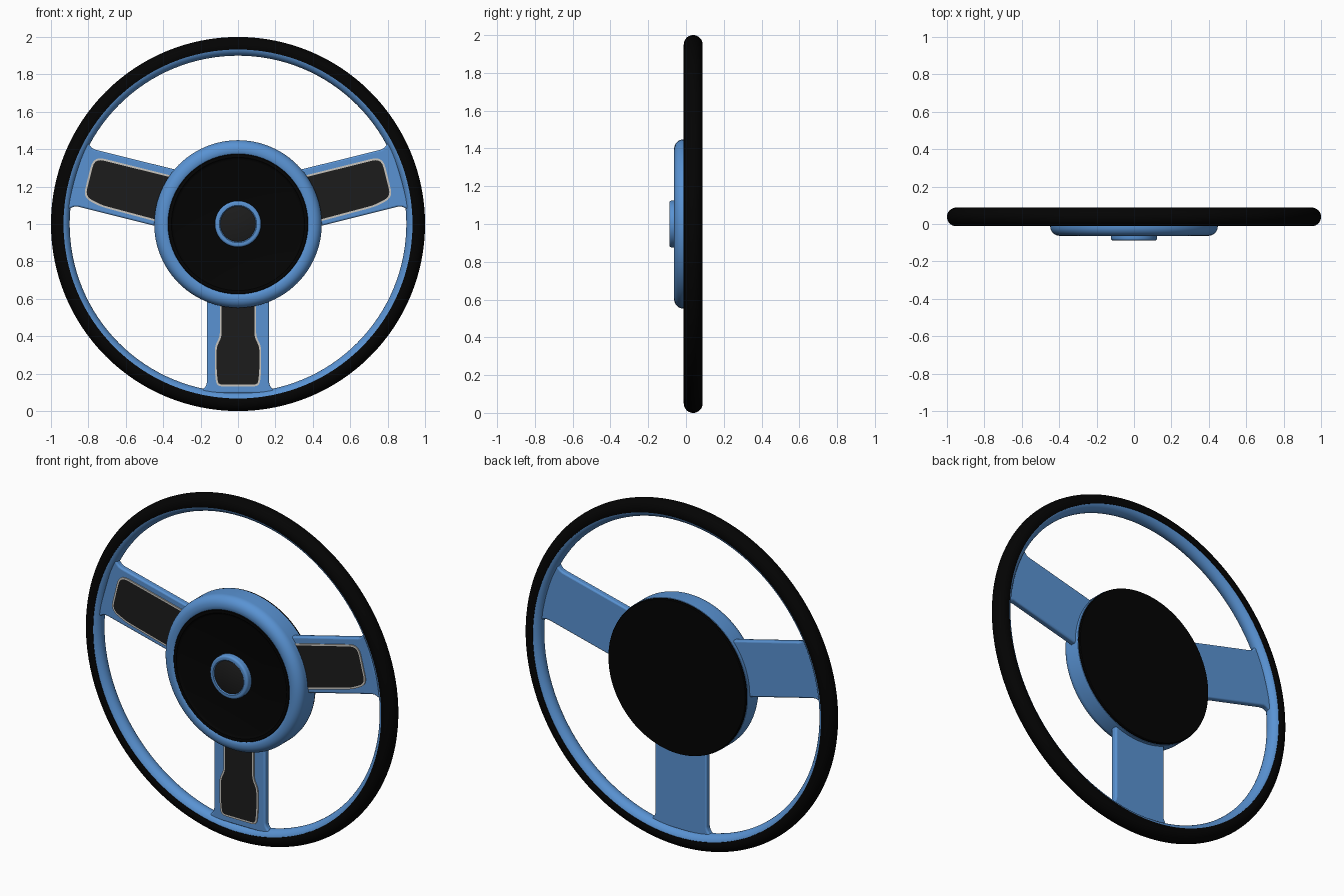
import bpy, bmesh
from math import sin, cos, pi, radians, sqrt
from mathutils import Vector

if "Cube" in bpy.data.objects:
    bpy.data.objects.remove(bpy.data.objects["Cube"])

RIM_Y = 0.038


def material(name, r, g, b):
    m = bpy.data.materials.new(name)
    m.diffuse_color = (r, g, b, 1)
    m.use_nodes = True
    m.node_tree.nodes["Principled BSDF"].inputs["Base Color"].default_value = m.diffuse_color
    return m


BLUE = material("blue_paint", 0.10, 0.29, 0.65)
BLACK = material("black_leather", 0.001, 0.001, 0.001)
DARK = material("dark_panel", 0.012, 0.012, 0.012)
TRIM = material("light_trim", 0.58, 0.56, 0.52)


def finish(bm, name, *mats):
    bmesh.ops.recalc_face_normals(bm, faces=bm.faces[:])
    mesh = bpy.data.meshes.new(name)
    bm.to_mesh(mesh)
    bm.free()
    ob = bpy.data.objects.new(name, mesh)
    bpy.context.collection.objects.link(ob)
    for m in mats:
        mesh.materials.append(m)
    bpy.ops.object.select_all(action='DESELECT')
    bpy.context.view_layer.objects.active = ob
    ob.select_set(True)
    bpy.ops.object.shade_smooth_by_angle(angle=radians(35))
    return ob


def arc(cr, cy, rad, a0, a1, n=8):
    return [(cr + rad * cos(radians(a0 + (a1 - a0) * i / n)),
             cy + rad * sin(radians(a0 + (a1 - a0) * i / n))) for i in range(n + 1)]


def lathe(name, profile, mat, closed=False, steps=96):
    """Spin an (r, y) profile about the wheel axis."""
    bm = bmesh.new()
    vs = [bm.verts.new((r, y, 1)) for r, y in profile]
    for a, b in zip(vs, vs[1:]):
        bm.edges.new((a, b))
    if closed:
        bm.edges.new((vs[-1], vs[0]))
    bmesh.ops.spin(bm, geom=bm.verts[:] + bm.edges[:], cent=(0, 0, 1), axis=(0, 1, 0),
                   angle=2 * pi, steps=steps, use_merge=True)
    bmesh.ops.remove_doubles(bm, verts=bm.verts[:], dist=1e-5)
    return finish(bm, name, mat)


def rounded(pts, n=6):
    """Round the corners of (u, v, radius) points."""
    out = []
    for i, (u, v, r) in enumerate(pts):
        p = Vector((u, v))
        if r == 0:
            out.append(p)
            continue
        a = p + (Vector(pts[i - 1][:2]) - p).normalized() * r
        b = p + (Vector(pts[(i + 1) % len(pts)][:2]) - p).normalized() * r
        for k in range(n + 1):
            t = k / n
            out.append(a * (1 - t) ** 2 + p * 2 * t * (1 - t) + b * t * t)
    return out


def plate(name, outline, y0, y1, angle, flip, mats, trim=0.0, bevel=0.0):
    """Extrude an outline: u runs outward along the spoke, v across it."""
    bm = bmesh.new()
    c, s = cos(radians(angle)), sin(radians(angle))
    f = bm.faces.new([bm.verts.new((flip * (u * c - v * s), y0, 1 + u * s + v * c))
                      for u, v in outline])
    ext = bmesh.ops.extrude_face_region(bm, geom=[f], use_keep_orig=True)
    bmesh.ops.translate(bm, vec=(0, y1 - y0, 0),
                        verts=[e for e in ext['geom'] if isinstance(e, bmesh.types.BMVert)])
    if trim:
        bmesh.ops.recalc_face_normals(bm, faces=bm.faces[:])
        for g in bm.faces:
            g.material_index = 1
        bmesh.ops.inset_region(bm, faces=[f], thickness=trim, use_even_offset=True)
        f.material_index = 0
    ob = finish(bm, name, *mats)
    if bevel:
        m = ob.modifiers.new("soft_edges", 'BEVEL')
        m.width, m.segments, m.limit_method, m.angle_limit = bevel, 3, 'ANGLE', radians(50)
    return ob


# Rim: blue core ring with a black grip wrapped over the outside
lathe("rim_core", arc(0.946, RIM_Y, 0.046, 0, 345, 23), BLUE, closed=True, steps=128)
lathe("rim_grip", arc(0.95, RIM_Y, 0.05, -110, 110, 24), BLACK, closed=True, steps=128)

# Hub: blue rounded shell, black dish, black back cover
lathe("hub_shell", [(0.44, 0.075), (0.448, 0.07)] + arc(0.398, -0.013, 0.05, 0, -90)
      + [(0.382, -0.063), (0.374, -0.058), (0.374, -0.04), (0.374, 0.075)], BLUE, closed=True)
lathe("hub_dish", [(0, -0.052), (0.342, -0.052), (0.350, -0.055), (0.356, -0.061),
                   (0.372, -0.062), (0.376, -0.058), (0.376, -0.02), (0, -0.02)], BLACK)
lathe("hub_back_cover", [(0, 0.07), (0.446, 0.07), (0.446, 0.08), (0.442, 0.085),
                         (0, 0.085)], BLACK)

# Centre button: blue bezel and plain dark cap
lathe("button_bezel", [(0.124, -0.04)] + arc(0.112, -0.076, 0.012, 0, -90, 5)
      + [(0.100, -0.088), (0.095, -0.083), (0.095, -0.04)], BLUE, closed=True, steps=64)
lathe("button_cap", [(0, -0.085), (0.09, -0.085), (0.096, -0.082), (0.096, -0.045),
                     (0, -0.045)], DARK, steps=64)


def spoke_outline(lo, hi):
    """Straight sides that flare into the rim."""
    def side(v, s):
        e = sqrt(0.9 ** 2 - v * v)
        return [(0.3, v), (e - 0.04, v), (e - 0.022, v + 0.004 * s),
                (e - 0.008, v + 0.013 * s), (e + 0.02, v + 0.04 * s)]
    return side(lo, -1) + side(hi, 1)[::-1]


# Spokes with trimmed inlay panels
side_panel = rounded([(0.36, -0.094, 0), (0.73, -0.088, 0.03), (0.838, -0.064, 0.05),
                      (0.838, 0.165, 0.06), (0.36, 0.165, 0)], 5)
half = [(0.38, 0.097, 0), (0.60, 0.097, 0.025), (0.655, 0.124, 0.025),
        (0.79, 0.124, 0.03), (0.868, 0.115, 0.03)]
lower_panel = rounded([(u, -v, r) for u, v, r in half] + half[::-1], 5)

for label, angle, flip, lo, hi, panel in (
        ("right", 14, 1, -0.117, 0.201, side_panel),
        ("left", 14, -1, -0.117, 0.201, side_panel),
        ("lower", -90, 1, -0.166, 0.166, lower_panel)):
    plate(label + "_spoke", spoke_outline(lo, hi), 0.012, 0.05, angle, flip, [BLUE],
          bevel=0.009)
    plate(label + "_spoke_panel", panel, 0.006, 0.03, angle, flip, [DARK, TRIM], trim=0.010)
